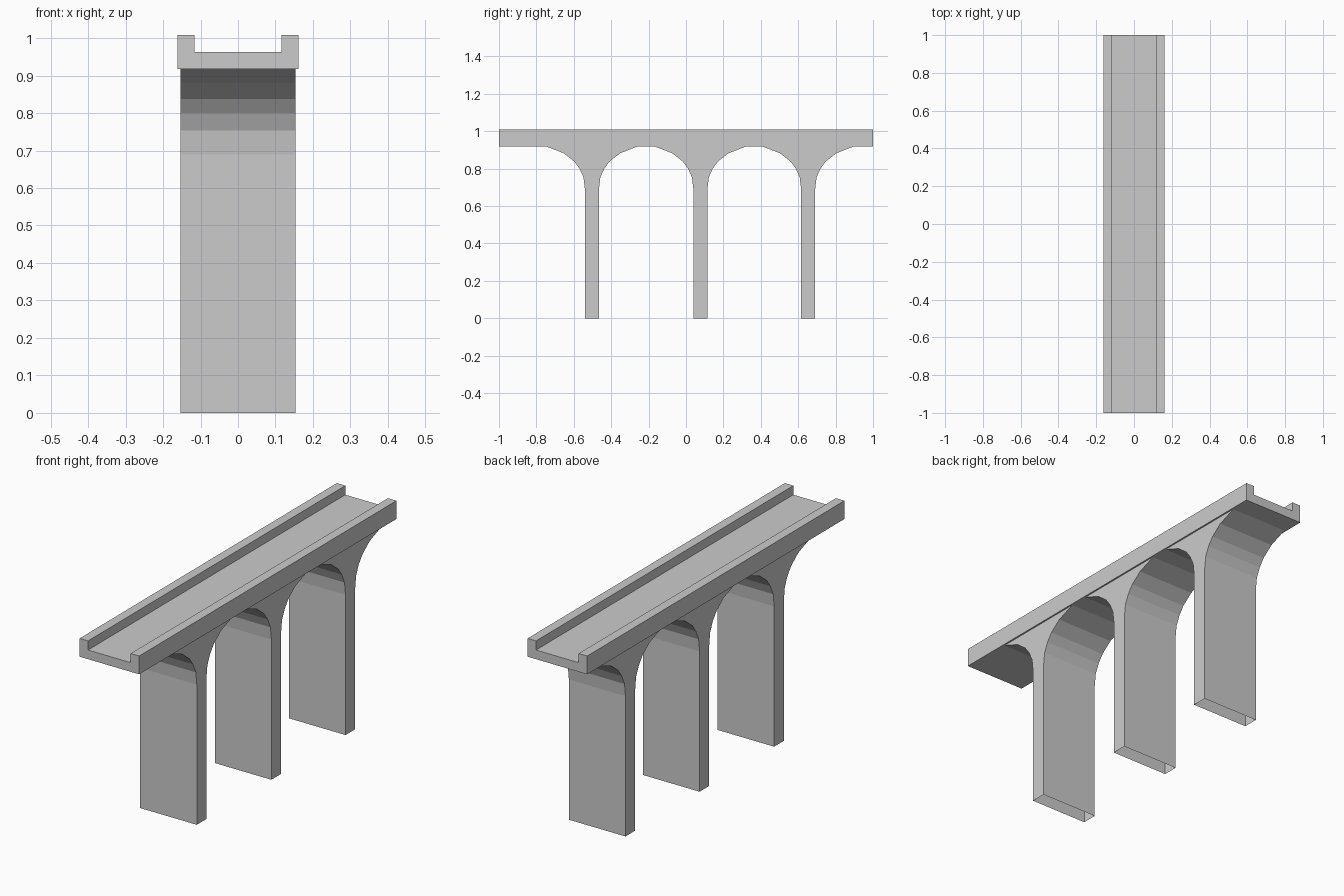
import bpy, bmesh

if "Cube" in bpy.data.objects:
    bpy.data.objects.remove(bpy.data.objects["Cube"])


def extrude_profile(name, points, axis, lo, hi, caps=True, skip=()):
    """Sweep a closed 2D profile along x (points are y,z) or y (points are x,z)."""
    bm = bmesh.new()

    def ring(t):
        return [bm.verts.new((t, a, z) if axis == 'x' else (a, t, z)) for a, z in points]

    r0, r1 = ring(lo), ring(hi)
    n = len(points)
    for i in range(n):
        if i not in skip:
            j = (i + 1) % n
            bm.faces.new((r0[i], r0[j], r1[j], r1[i]))
    if caps:
        bm.faces.new(r0[::-1])
        bm.faces.new(r1)
    bmesh.ops.recalc_face_normals(bm, faces=bm.faces)
    mesh = bpy.data.meshes.new(name)
    bm.to_mesh(mesh)
    bm.free()
    obj = bpy.data.objects.new(name, mesh)
    bpy.context.collection.objects.link(obj)
    return obj


# Deck: shallow U section with a curb along each side
DECK_BOTTOM, FLOOR, TOP = 0.918, 0.963, 1.008
half_deck = [(0.162, DECK_BOTTOM), (0.162, TOP), (0.116, TOP), (0.116, FLOOR)]
deck = half_deck + [(-x, z) for x, z in reversed(half_deck)]
extrude_profile("bridge_deck", deck, 'y', -1, 1)

# Piers: slim walls flaring into faceted half arches, open at the foot and head
half_pier = [(0.0375, 0), (0.0375, 0.69), (0.045, 0.753), (0.066, 0.80),
             (0.094, 0.838), (0.150, 0.882), (0.243, DECK_BOTTOM)]
for number, centre in enumerate((-0.503, 0.077, 0.653), 1):
    right = [(centre + y, z) for y, z in half_pier]
    left = [(centre - y, z) for y, z in reversed(half_pier)]
    profile = right + left
    extrude_profile(f"arched_pier_{number}", profile, 'x', -0.154, 0.154,
                    skip=(len(right) - 1, len(profile) - 1))
